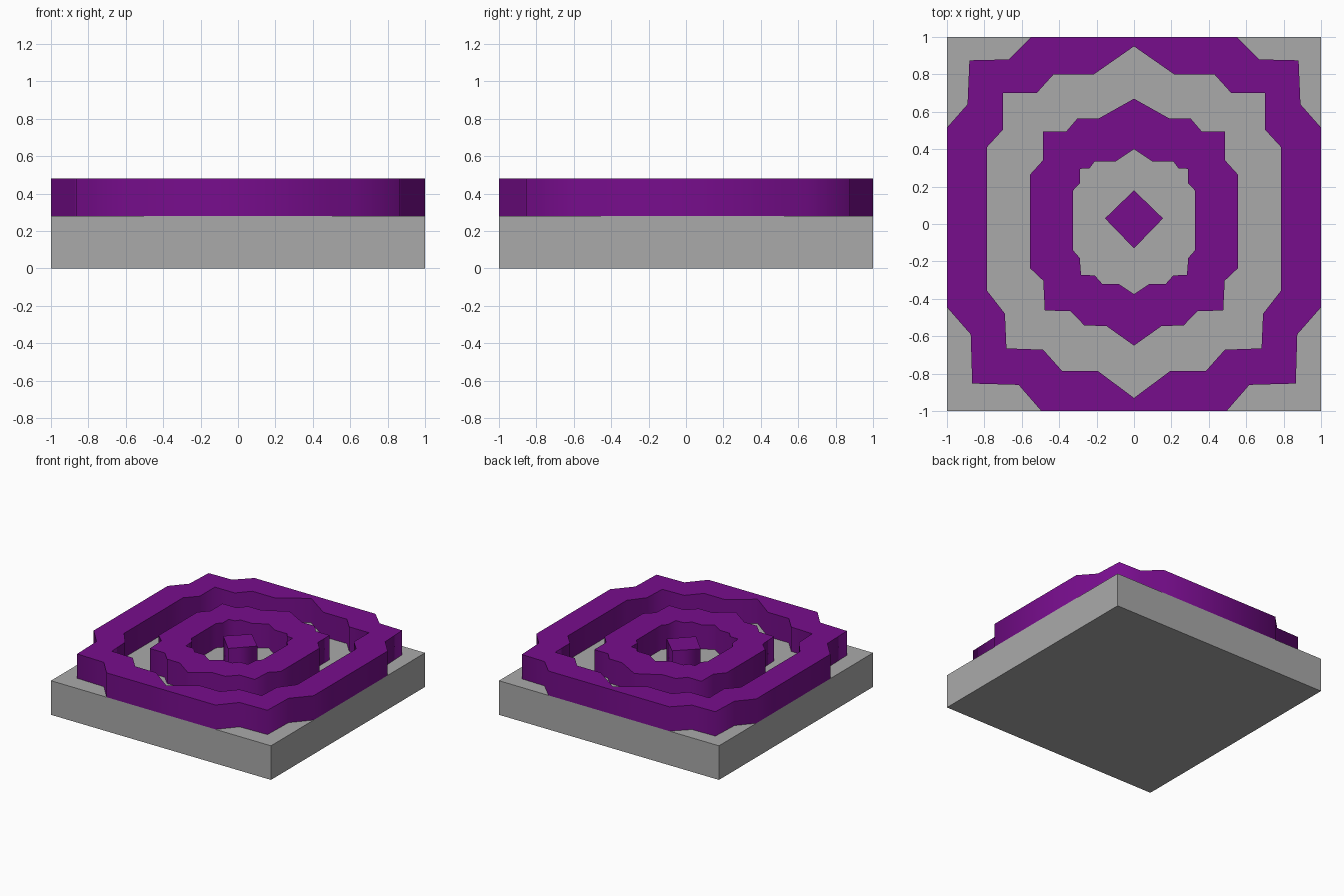
import bpy

if "Cube" in bpy.data.objects:
    bpy.data.objects.remove(bpy.data.objects["Cube"])

BASE_H, TOP_H = 0.28, 0.48


def material(name, rgb):
    m = bpy.data.materials.new(name)
    m.diffuse_color = (*rgb, 1)
    m.use_nodes = True
    m.node_tree.nodes["Principled BSDF"].inputs["Base Color"].default_value = m.diffuse_color
    return m


purple = material("purple", (0.185, 0.004, 0.265))
grey = material("grey", (0.40, 0.40, 0.40))


def mirrored(half):
    """Close a right-hand half outline by reflecting it across x = 0."""
    return half + [(-x, y) for x, y in reversed(half) if x > 0]


def raised_plate(name, *halves):
    """Filled flat outline (a second outline becomes a hole) standing on the base."""
    cu = bpy.data.curves.new(name, 'CURVE')
    cu.dimensions = '2D'
    cu.fill_mode = 'BOTH'
    cu.extrude = (TOP_H - BASE_H) / 2
    for half in halves:
        pts = mirrored(half)
        sp = cu.splines.new('POLY')
        sp.points.add(len(pts) - 1)
        for p, (x, y) in zip(sp.points, pts):
            p.co = (x, y, 0, 1)
        sp.use_cyclic_u = True
    cu.materials.append(purple)
    ob = bpy.data.objects.new(name, cu)
    ob.location.z = (TOP_H + BASE_H) / 2
    bpy.context.collection.objects.link(ob)
    bpy.ops.object.select_all(action='DESELECT')
    ob.select_set(True)
    bpy.context.view_layer.objects.active = ob
    bpy.ops.object.convert(target='MESH')


# square base slab
bpy.ops.mesh.primitive_cube_add(size=1, location=(0, 0, BASE_H / 2))
base = bpy.context.object
base.name = "base_slab"
base.scale = (2, 2, BASE_H)
base.data.materials.append(grey)

# half outlines, from top to bottom
outer_edge = [(0.55, 1), (0.67, 0.88), (0.88, 0.875), (0.89, 0.64), (1, 0.515),
              (1, -0.445), (0.873, -0.59), (0.865, -0.853), (0.617, -0.86), (0.495, -1)]
outer_hole = [(0, 0.95), (0.215, 0.80), (0.43, 0.80), (0.52, 0.70), (0.70, 0.70),
              (0.70, 0.505), (0.787, 0.41), (0.787, -0.355), (0.69, -0.48),
              (0.682, -0.665), (0.486, -0.672), (0.385, -0.785), (0.195, -0.785), (0, -0.93)]
middle_edge = [(0, 0.67), (0.187, 0.565), (0.302, 0.565), (0.362, 0.495), (0.487, 0.495),
               (0.487, 0.34), (0.555, 0.265), (0.555, -0.237), (0.485, -0.303),
               (0.477, -0.463), (0.34, -0.465), (0.265, -0.543), (0.148, -0.545), (0, -0.65)]
middle_hole = [(0, 0.40), (0.098, 0.335), (0.21, 0.335), (0.238, 0.297), (0.29, 0.295),
               (0.29, 0.217), (0.325, 0.18), (0.325, -0.142), (0.29, -0.182),
               (0.283, -0.272), (0.21, -0.275), (0.17, -0.32), (0.083, -0.32), (0, -0.375)]
diamond = [(0, 0.18), (0.155, 0.03), (0, -0.13)]

# concentric stepped rings and centre diamond
raised_plate("outer_ring", outer_edge, outer_hole)
raised_plate("middle_ring", middle_edge, middle_hole)
raised_plate("centre_diamond", diamond)
